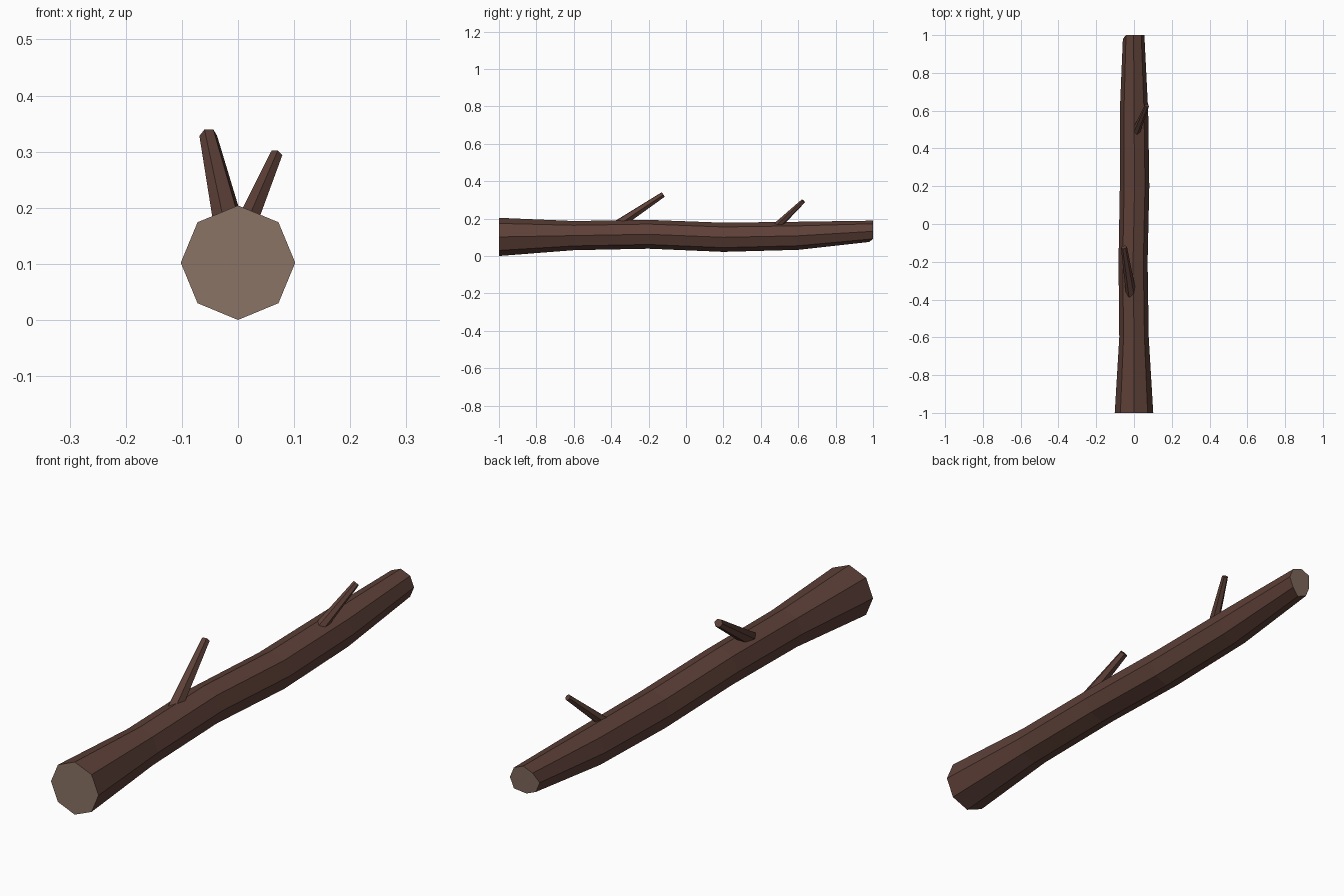
import bpy, bmesh, math
from mathutils import Vector

if "Cube" in bpy.data.objects:
    bpy.data.objects.remove(bpy.data.objects["Cube"])


def srgb(r, g, b):
    f = lambda c: c / 12.92 if c <= 0.04045 else ((c + 0.055) / 1.055) ** 2.4
    return (f(r / 255), f(g / 255), f(b / 255), 1)


def material(name, col):
    m = bpy.data.materials.new(name)
    m.diffuse_color = col
    m.use_nodes = True
    m.node_tree.nodes["Principled BSDF"].inputs["Base Color"].default_value = m.diffuse_color
    return m


bark = material("dark bark", srgb(93, 64, 55))
wood = material("cut wood", srgb(139, 115, 101))


def loft(name, rings, mats, cap_index):
    """Join point rings with quads and close both ends."""
    bm = bmesh.new()
    vs = [[bm.verts.new(p) for p in ring] for ring in rings]
    n = len(vs[0])
    for a, b in zip(vs, vs[1:]):
        for i in range(n):
            j = (i + 1) % n
            bm.faces.new((a[i], a[j], b[j], b[i]))
    for ring in (vs[0], vs[-1]):
        bm.faces.new(ring).material_index = cap_index
    bmesh.ops.recalc_face_normals(bm, faces=bm.faces)
    me = bpy.data.meshes.new(name)
    bm.to_mesh(me)
    bm.free()
    for m in mats:
        me.materials.append(m)
    ob = bpy.data.objects.new(name, me)
    bpy.context.collection.objects.link(ob)
    return ob


def ring(c, axis_u, axis_v, r, n):
    return [Vector(c) + r * (math.cos(2 * math.pi * i / n) * axis_u
                             + math.sin(2 * math.pi * i / n) * axis_v) for i in range(n)]


# Log: gently wavering octagonal trunk (y, x, z, radius)
X, Z = Vector((1, 0, 0)), Vector((0, 0, 1))
stations = [(-1, 0, 0.102, 0.102), (-0.6, 0, 0.109, 0.078), (-0.2, -0.005, 0.116, 0.077),
            (0.2, 0.003, 0.100, 0.078), (0.6, 0, 0.108, 0.075), (1, -0.002, 0.132, 0.057)]
rings = [ring((x, y, z), X, Z, r, 8) for y, x, z, r in stations]
for i in (4, 5, 6):  # far end is chipped on its lower left
    rings[-1][i].y = 0.98
loft("log", rings, [bark, wood], 1)


# Twigs: tapered stubs rooted inside the log
def twig(name, base, tip, r0, r1):
    base, tip = Vector(base), Vector(tip)
    d = (tip - base).normalized()
    u = d.cross(Z).normalized()
    v = u.cross(d)
    loft(name, [ring(base, u, v, r0, 6), ring(tip, u, v, r1, 6)], [bark], 0)


twig("large_twig", (-0.005, -0.435, 0.12), (-0.053, -0.123, 0.328), 0.031, 0.016)
twig("small_twig", (-0.005, 0.45, 0.125), (0.068, 0.627, 0.294), 0.024, 0.012)
